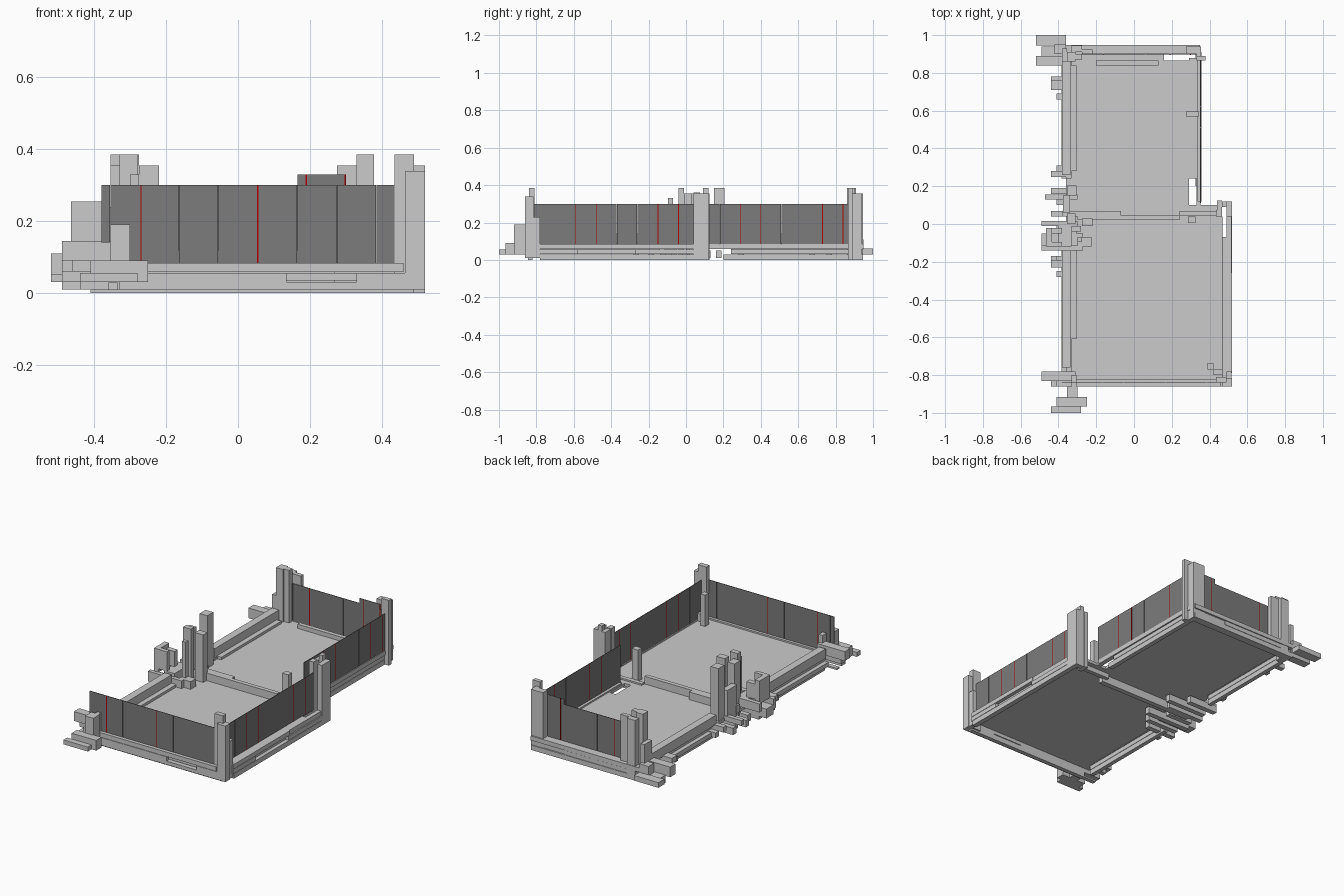
import bpy, bmesh
from mathutils import Matrix, Vector


def material(name, color):
    m = bpy.data.materials.new(name)
    m.diffuse_color = color
    return m


PANEL = material("panel_grey", (0.2, 0.2, 0.2, 1))
RED = material("seam_red", (0.45, 0.0, 0.0, 1))


def part(name, boxes, mat=None):
    """One object made of boxes given as (x0, x1, y0, y1, z0, z1)."""
    bm = bmesh.new()
    for x0, x1, y0, y1, z0, z1 in boxes:
        size = Matrix.Diagonal((x1 - x0, y1 - y0, z1 - z0, 1))
        mid = Matrix.Translation(Vector((x0 + x1, y0 + y1, z0 + z1)) / 2)
        bmesh.ops.create_cube(bm, size=1, matrix=mid @ size)
    me = bpy.data.meshes.new(name)
    bm.to_mesh(me)
    bm.free()
    ob = bpy.data.objects.new(name, me)
    bpy.context.collection.objects.link(ob)
    if mat:
        me.materials.append(mat)
    return ob


def wall(name, axis, pos, a, b, seams, reds, z0=0.08, z1=0.30):
    """Thin panelled wall with raised joints; red joints are separate."""
    def slab(p, q, t):
        if axis == "x":
            return (p, q, pos - t, pos + t, z0, z1)
        return (pos - t, pos + t, p, q, z0, z1)
    edges = [a] + sorted(s for s in seams + reds if a < s < b) + [b]
    part(name, [slab(p + .0008, q - .0008, .0015) for p, q in zip(edges, edges[1:])], PANEL)
    part(name + "_red_seams", [slab(r - .002, r + .002, .002) for r in reds], RED)


# Floor slabs, with an opening beside the middle wall
F0, F1 = 0.058, 0.075
part("front_room_floor", [(-.36, .465, -.84, .04, F0, F1)])
part("back_room_floor", [
    (-.36, .29, .04, .865, F0, F1), (.29, .33, .04, .10, F0, F1),
    (.29, .33, .24, .88, F0, F1), (.33, .352, .04, .88, F0, F1),
    (.352, .465, .04, .10, F0, F1), (-.36, .16, .865, .90, F0, F1)])

# Foundation beams, stacked in three staggered layers
part("front_foundation", [
    (-.41, .49, -.845, -.82, 0, .01), (-.33, .49, -.86, -.82, .01, .031),
    (-.44, .135, -.86, -.82, .031, .056), (.33, .49, -.86, -.82, .031, .056),
    (.135, .33, -.84, -.82, .035, .056), (-.41, .46, -.86, -.82, .058, .084)])
part("right_front_foundation", [
    (.49, .52, -.78, .12, .0, .029), (.49, .52, -.79, -.58, .031, .056),
    (.47, .50, -.58, -.27, .031, .056), (.49, .52, -.27, .04, .031, .056),
    (.465, .49, -.84, -.07, .058, .084), (.49, .52, -.79, -.26, .058, .084),
    (.49, .515, -.26, .04, .058, .084)])
part("right_back_foundation", [
    (.325, .352, .20, .91, .0, .029), (.325, .352, .24, .62, .031, .056),
    (.325, .352, .62, .91, .031, .056), (.335, .358, .12, .91, .058, .084)])
part("back_foundation", [
    (-.36, .35, .90, .945, .0, .029), (-.33, .13, .90, .945, .031, .056),
    (.13, .35, .905, .94, .031, .056), (-.36, .35, .90, .948, .058, .084),
    (-.20, .13, .84, .865, .075, .10)])
part("middle_sill", [
    (-.36, .27, .02, .05, .01, .058), (-.38, -.07, .04, .07, .075, .12),
    (-.30, .24, .02, .045, .075, .12), (.24, .45, .045, .07, .03, .084)])

# Low log walls along the open left side
left = []
for y0, y1 in ((-.78, -.14), (.24, .86)):
    left += [(-.36, -.335, y0, y1, .0, .029), (-.385, -.335, y0, y1, .031, .056),
             (-.36, -.33, y0, y1, .056, .084), (-.38, -.335, y0 + .02, y1, .084, .14)]
part("left_log_walls", left)
part("left_inner_ledge", [(-.335, -.305, -.61, -.02, .075, .09),
                          (-.335, -.305, .28, .84, .075, .09)])
part("left_log_ends", [
    (-.44, -.36, y, y + h, z, z + .03)
    for y, h, z in ((.71, .05, .06), (.25, .03, .06), (.75, .03, .03), (-.23, .04, .06))]
    + [(-.41, -.36, y, y + .03, .03, .06) for y in (-.28, -.20, .28, .66)])

# Middle left post cluster with overlapping logs
part("middle_left_posts", [
    (-.355, -.305, .15, .205, .06, .385), (-.375, -.34, .06, .15, .06, .24),
    (-.33, -.28, -.04, -.01, .03, .385), (-.355, -.31, .0, .055, .03, .355),
    (-.275, -.22, -.01, .03, .075, .355), (-.30, -.225, -.12, -.07, .075, .12),
    (-.30, -.275, -.095, -.07, .12, .33)])
part("middle_left_logs", [
    (-.47, -.30, .13, .155, .06, .09), (-.49, -.30, -.01, .015, .09, .14),
    (-.49, -.27, -.14, -.115, .06, .12), (-.49, -.27, -.115, -.05, .03, .085),
    (-.465, -.38, -.12, -.095, .14, .255), (-.465, -.38, -.05, -.02, .14, .23),
    (-.465, -.435, -.12, -.02, .12, .255), (-.40, -.33, -.12, .0, .085, .14)])
part("middle_left_joists", [
    (-.44 + .03 * (i % 2), -.25 + .05 * (i % 3), -.20 + .06 * i, -.17 + .06 * i, .01, .05)
    for i in range(7)])

# Corner posts
part("front_right_post", [
    (.465, .52, -.86, -.815, .01, .34), (.435, .49, -.84, -.81, .01, .385),
    (.49, .515, -.815, -.78, .01, .23), (.39, .42, -.77, -.735, .075, .26),
    (.42, .465, -.80, -.77, .075, .12)])
part("middle_right_post", [
    (.49, .52, .04, .12, .0, .355), (.44, .465, .07, .125, .0, .355),
    (.465, .49, .09, .12, .0, .385), (.435, .465, .04, .075, .03, .36),
    (.285, .325, .005, .04, .075, .26)])
part("back_right_post", [
    (.33, .378, .865, .89, .0, .385), (.33, .355, .89, .94, .0, .355),
    (.275, .33, .90, .94, .0, .355), (.275, .345, .57, .595, .075, .10)])
part("back_left_post", [
    (-.355, -.31, .86, .91, .0, .385), (-.31, -.275, .87, .90, .075, .385),
    (-.33, -.275, .91, .945, .0, .355), (-.275, -.22, .90, .925, .08, .355),
    (-.38, -.355, .86, .93, .03, .22)])
part("back_left_logs", [
    (-.52, -.36, .84, .89, .05, .11), (-.49, -.36, .89, .94, .01, .055),
    (-.52, -.36, .945, 1.0, .03, .06), (-.42, -.36, .90, .95, .055, .11)])
part("front_left_post", [
    (-.355, -.30, -.92, -.86, .03, .19), (-.33, -.305, -.86, -.80, .08, .19)])
part("front_left_logs", [
    (-.44, -.28, -1.0, -.965, .03, .056), (-.41, -.25, -.965, -.915, .03, .09),
    (-.49, -.31, -.83, -.78, .09, .145), (-.46, -.36, -.82, -.79, .06, .09)])

# Panelled walls with red joints
wall("front_wall", "x", -.838, -.355, .465, [-.165, -.055, .165, .275, .385], [-.27, .055, .463])
part("front_wall_end_strip", [(-.38, -.356, -.8395, -.8365, .14, .30)], PANEL)
wall("right_front_wall", "y", .467, -.838, .04, [-.70, -.37, -.26], [-.59, -.48, -.15, -.04])
wall("right_back_wall", "y", .352, .11, .895, [.18, .51, .62], [.29, .40, .73, .84, .89])
wall("back_wall", "x", .897, -.33, .35, [-.27, -.05, .06], [-.16, .19, .30])
wall("back_wall_raised_panel", "x", .897, .165, .30, [], [.19, .298], .30, .33)
